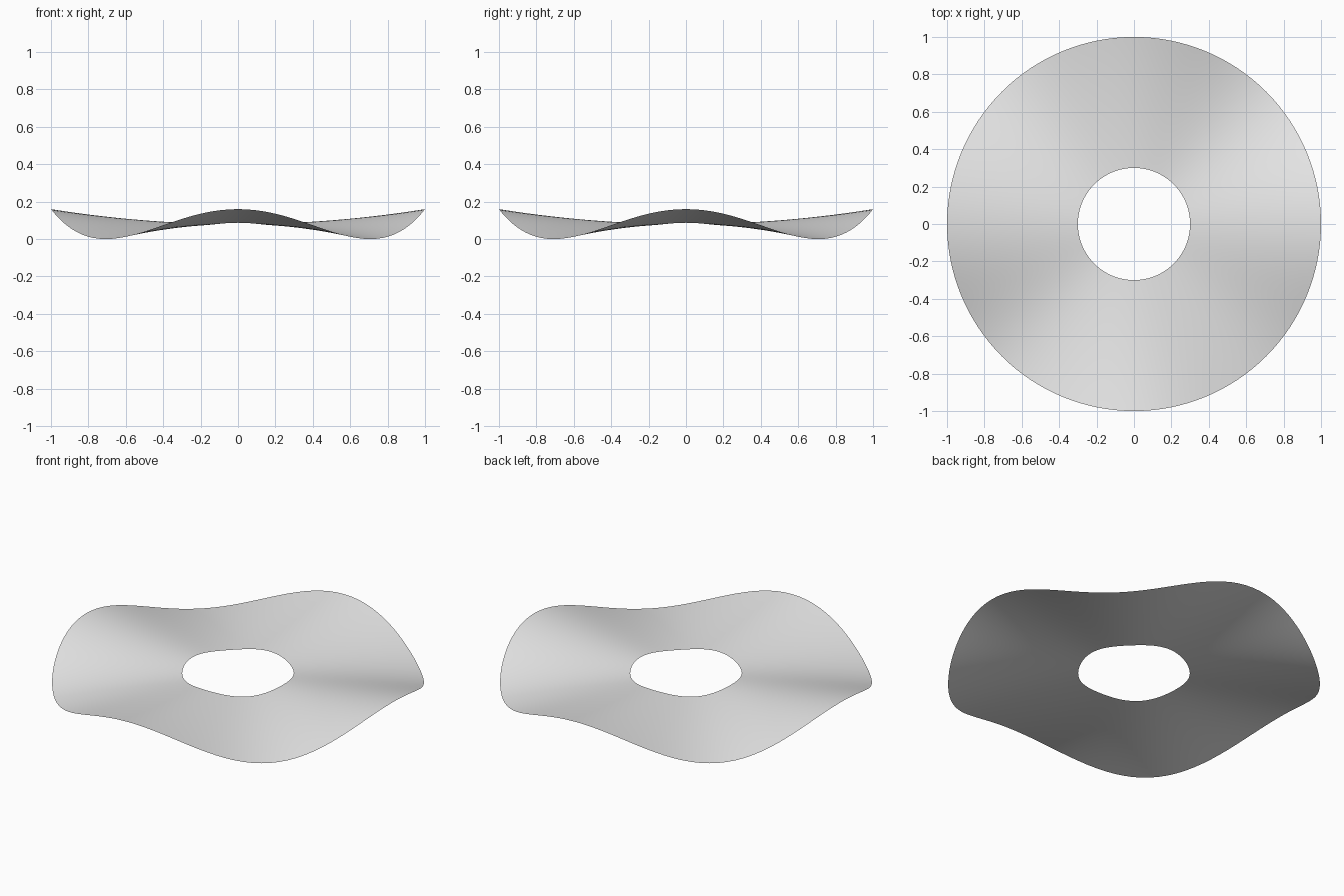
import bpy
import bmesh
import math

INNER, OUTER = 0.3, 1.0
RINGS, SEGMENTS = 24, 128
WAVES, HEIGHT = 4, 0.08

default = bpy.data.objects.get("Cube")
if default:
    bpy.data.objects.remove(default, do_unlink=True)

# Plain grey surface colour
grey = bpy.data.materials.new("light_grey")
grey.use_nodes = True
colour = (0.8, 0.8, 0.8, 1.0)
grey.diffuse_color = colour
grey.node_tree.nodes["Principled BSDF"].inputs["Base Color"].default_value = colour

# Flat ring: a radial line swept around the vertical axis
bm = bmesh.new()
line = [bm.verts.new((INNER + (OUTER - INNER) * i / RINGS, 0, 0))
        for i in range(RINGS + 1)]
edges = [bm.edges.new(pair) for pair in zip(line, line[1:])]
bmesh.ops.spin(bm, geom=line + edges, cent=(0, 0, 0), axis=(0, 0, 1),
               angle=math.tau, steps=SEGMENTS, use_duplicate=False)
bmesh.ops.remove_doubles(bm, verts=bm.verts[:], dist=0.0001)

# Waves growing with the square of the radius
for v in bm.verts:
    r = math.hypot(v.co.x, v.co.y)
    angle = math.atan2(v.co.y, v.co.x)
    v.co.z = HEIGHT + HEIGHT * r ** 2 * math.cos(WAVES * angle)

# Thin sheet with its outside facing up
bm.normal_update()
for f in bm.faces:
    if f.normal.z < 0:
        f.normal_flip()
    f.smooth = True

mesh = bpy.data.meshes.new("wavy_ring")
bm.to_mesh(mesh)
bm.free()
mesh.materials.append(grey)
ring = bpy.data.objects.new("wavy_ring", mesh)
bpy.context.collection.objects.link(ring)
